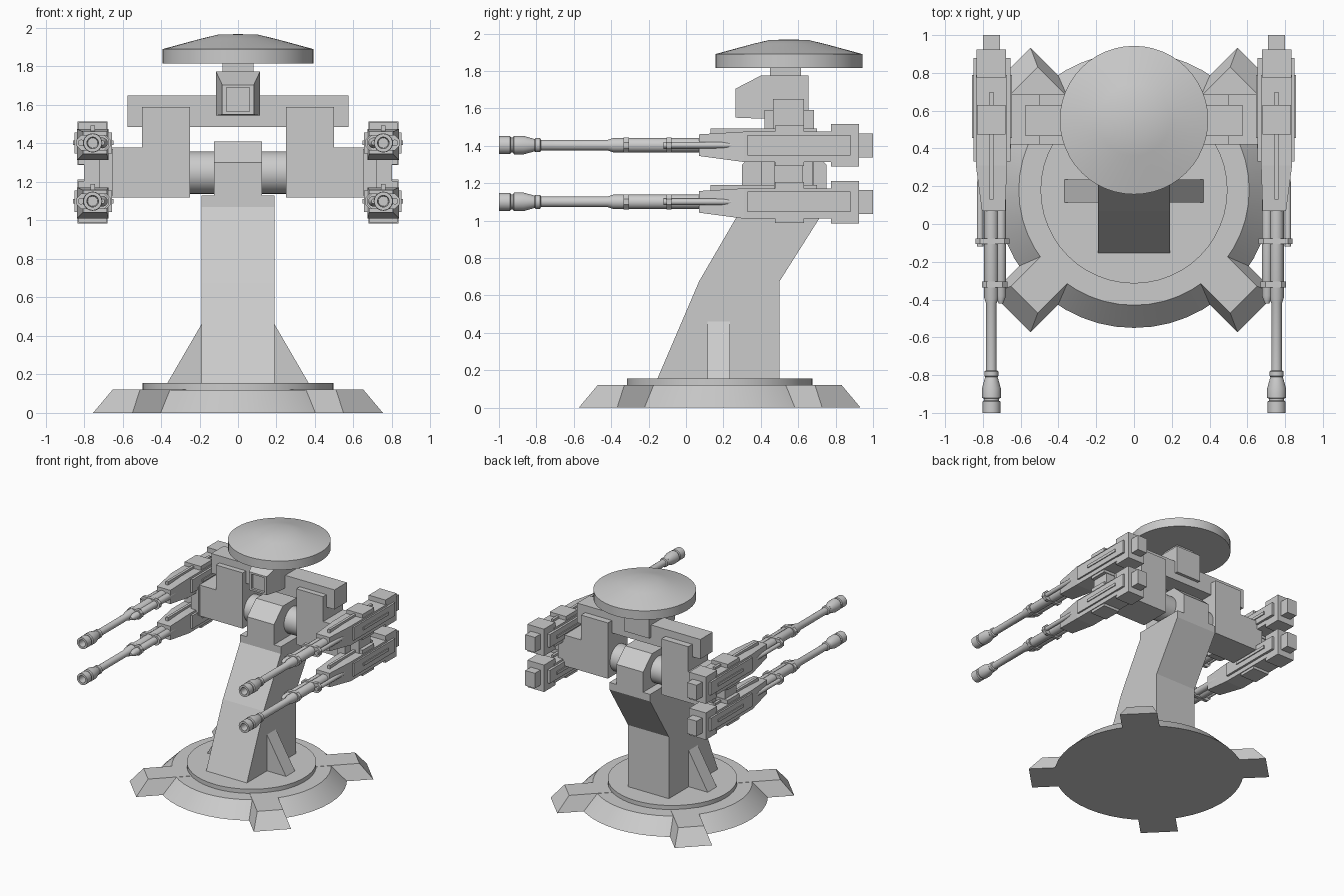
import bpy, bmesh, math
from mathutils import Vector

if "Cube" in bpy.data.objects:
    bpy.data.objects.remove(bpy.data.objects["Cube"])


def make(name, verts, faces, mirror="", smooth=False):
    """Mesh object in world coordinates, optionally mirrored across x."""
    me = bpy.data.meshes.new(name)
    me.from_pydata([tuple(v) for v in verts], [], faces)
    bm = bmesh.new()
    bm.from_mesh(me)
    bmesh.ops.recalc_face_normals(bm, faces=bm.faces)
    bm.to_mesh(me)
    bm.free()
    ob = bpy.data.objects.new(name, me)
    bpy.context.collection.objects.link(ob)
    if smooth:
        bpy.ops.object.select_all(action='DESELECT')
        ob.select_set(True)
        bpy.context.view_layer.objects.active = ob
        bpy.ops.object.shade_smooth_by_angle(angle=math.radians(30))
    if mirror:
        ob.modifiers.new("mirror", 'MIRROR').use_axis = (True, False, False)
    return ob


def loft(name, rings, mirror="", smooth=False, caps=True):
    """Skin between rings that have equal point counts."""
    n = len(rings[0])
    verts = [v for r in rings for v in r]
    faces = [(i * n + j, i * n + (j + 1) % n, (i + 1) * n + (j + 1) % n, (i + 1) * n + j)
             for i in range(len(rings) - 1) for j in range(n)]
    if caps:
        faces += [tuple(range(n)), tuple(range(len(verts) - n, len(verts)))]
    return make(name, verts, faces, mirror, smooth)


def box(name, x0, x1, y0, y1, z0, z1, mirror=""):
    return loft(name, [[(x0, y0, z), (x1, y0, z), (x1, y1, z), (x0, y1, z)] for z in (z0, z1)], mirror)


def lathe(name, profile, centre, axis, sides=24, mirror=""):
    """Turn (distance, radius) pairs around an axis."""
    rings = []
    for d, r in profile:
        ring = []
        for k in range(sides):
            a = 2 * math.pi * k / sides
            c, s = r * math.cos(a), r * math.sin(a)
            p = {'x': (d, c, s), 'y': (c, d, s), 'z': (c, s, d)}[axis]
            ring.append(Vector(p) + Vector(centre))
        rings.append(ring)
    return loft(name, rings, mirror, True)


def prism(name, points, axis, lo, hi, mirror=""):
    """Extrude a yz outline along x or an xz outline along y."""
    place = (lambda p, t: (t, p[0], p[1])) if axis == 'x' else (lambda p, t: (p[0], t, p[1]))
    return loft(name, [[place(p, t) for p in points] for t in (lo, hi)], mirror)


def section(x, y, z0, z1, hx):
    return [(x - hx, y, z0), (x + hx, y, z0), (x + hx, y, z1), (x - hx, y, z1)]


M = "mirror"
CY = 0.18

# Base with four diagonal feet
lathe("base_plate", [(0, 0.73), (0.12, 0.61)], (0, CY, 0), 'z', 48)
lathe("turntable", [(0.11, 0.495), (0.155, 0.495)], (0, CY, 0), 'z', 48)
for label, sy in (("front", -1), ("back", 1)):
    u, v = Vector((0.7071, sy * 0.7071, 0)), Vector((-sy * 0.7071, 0.7071, 0))
    rings = []
    for z, far, w in ((0, 0.92, 0.145), (0.122, 0.82, 0.1)):
        rings.append([Vector((0, CY, z)) + u * d + v * s
                      for d, s in ((0.45, -w), (far, -w), (far, w), (0.45, w))])
    loft(label + "_foot", rings, M)

# Leaning column, side fins and pivot head
prism("column", [(-0.155, 0.15), (0.07, 0.675), (0.30, 1.07), (0.30, 1.13),
                 (0.75, 1.13), (0.75, 1.07), (0.50, 0.675), (0.50, 0.15)], 'x', -0.19, 0.19)
prism("column_fin", [(0.18, 0.15), (0.37, 0.15), (0.19, 0.46), (0.18, 0.46)], 'y', 0.115, 0.235, M)
prism("pivot_head", [(0.30, 1.12), (0.30, 1.30), (0.42, 1.41), (0.63, 1.41),
                     (0.75, 1.30), (0.75, 1.12)], 'x', -0.125, 0.125)
lathe("axle", [(-0.26, 0.11), (0.26, 0.11)], (0, 0.545, 1.248), 'x', 32)

# Arms and crossbar
prism("arm", [(0.25, 1.12), (0.66, 1.12), (0.66, 1.38), (0.50, 1.38), (0.50, 1.59), (0.25, 1.59)],
      'y', 0.42, 0.685, M)
box("crossbar", -0.575, 0.575, 0.465, 0.63, 1.485, 1.65)

# Sensor housing with recessed window, neck and dish
loft("sensor_housing", [section(0, 0.655, 1.545, 1.775, 0.115), section(0, 0.40, 1.545, 1.775, 0.115),
                        section(0, 0.265, 1.55, 1.705, 0.082), section(0, 0.265, 1.565, 1.69, 0.06),
                        section(0, 0.285, 1.565, 1.69, 0.06)])
box("dish_neck", -0.08, 0.08, 0.45, 0.615, 1.76, 1.83)
lathe("dish", [(1.815, 0.393), (1.89, 0.393), (1.945, 0.19), (1.965, 0.105), (1.968, 0.01)],
      (0, 0.55, 0), 'z', 48)

# Gun mount frame
GX = 0.755
box("mount_plate", 0.65, 0.72, 0.40, 0.68, 1.13, 1.37, M)
box("mount_strut", GX - 0.06, GX + 0.045, 0.47, 0.625, 1.05, 1.45, M)

# Four guns: each is built on the right and mirrored
for label, gz in (("upper", 1.403), ("lower", 1.1)):
    c = (GX, 0, gz)
    lathe(label + "_barrel", [(-0.90, 0.026), (-1.0, 0.03), (-1.0, 0.048), (-0.94, 0.048), (-0.935, 0.04),
                              (-0.925, 0.04), (-0.92, 0.05), (-0.87, 0.05), (-0.81, 0.033),
                              (-0.805, 0.037), (-0.78, 0.037), (-0.775, 0.028), (-0.42, 0.028),
                              (-0.39, 0.038), (0.1, 0.038)], c, 'y', 24, M)
    lathe(label + "_inner_tube", [(-0.42, 0.012), (-0.38, 0.028), (0.2, 0.028), (0.31, 0.008)],
          (GX - 0.05, 0, gz), 'y', 16, M)
    lathe(label + "_outer_rod", [(-0.12, 0.017), (0.2, 0.017), (0.31, 0.008)],
          (GX + 0.06, 0, gz), 'y', 16, M)
    for n, (y0, y1, xa, xb, h) in enumerate(((-0.335, -0.305, 0.67, 0.805, 0.04),
                                             (-0.105, -0.078, 0.66, 0.84, 0.04))):
        b = 0.025
        prism(f"{label}_clamp_{n}", [(xa, gz - h + b), (xa + b, gz - h), (xb - b, gz - h), (xb, gz - h + b),
                                     (xb, gz + h - b), (xb - b, gz + h), (xa + b, gz + h),
                                     (xa, gz + h - b)], 'y', y0, y1, M)
    # Receiver widens towards the rear
    loft(label + "_receiver", [section(GX - 0.012, 0.07, gz - 0.058, gz + 0.058, 0.062),
                               section(GX, 0.31, gz - 0.09, gz + 0.072, 0.082),
                               section(GX, 0.79, gz - 0.09, gz + 0.072, 0.082)], M)
    box(label + "_top_fin", GX - 0.011, GX + 0.011, 0.13, 0.70, gz, gz + 0.09, M)
    box(label + "_side_plate", GX - 0.1, GX + 0.095, 0.33, 0.88, gz - 0.055, gz + 0.055, M)
    box(label + "_side_rail", GX - 0.108, GX + 0.102, 0.455, 0.79, gz - 0.012, gz + 0.012, M)
    box(label + "_saddle", GX - 0.075, GX + 0.075, 0.475, 0.63, gz - 0.112, gz + 0.105, M)
    box(label + "_breech", GX - 0.078, GX + 0.078, 0.775, 0.925, gz - 0.115, gz + 0.112, M)
    box(label + "_end_cap", GX - 0.045, GX + 0.045, 0.85, 1.0, gz - 0.065, gz + 0.062, M)
